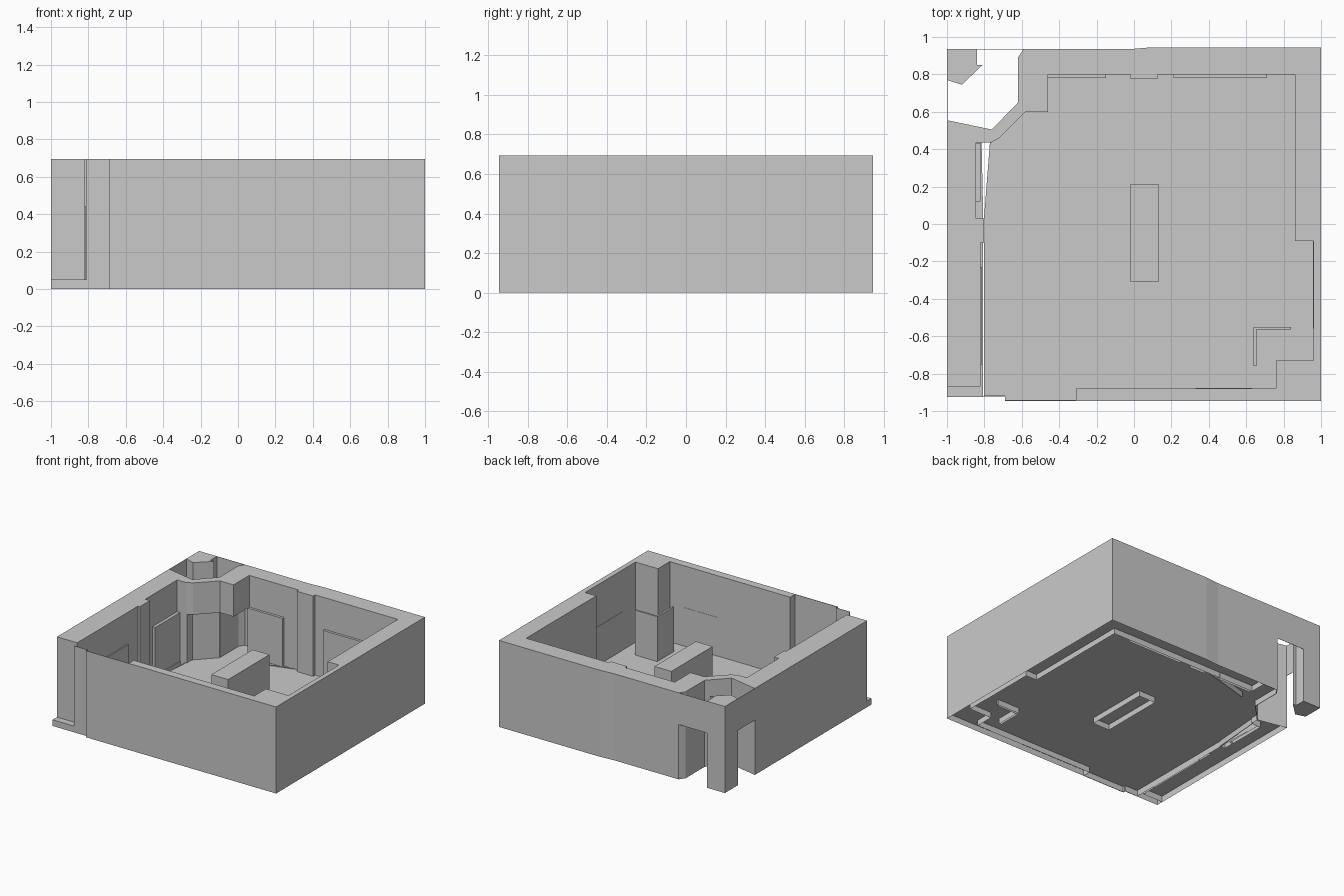
import bpy
import bmesh
from mathutils import Vector

cube = bpy.data.objects.get("Cube")
if cube:
    bpy.data.objects.remove(cube, do_unlink=True)

TOP, DOOR, FLOOR = 0.695, 0.44, 0.05

plaster = bpy.data.materials.new("plain_grey")
plaster.use_nodes = True
plaster.diffuse_color = (0.59, 0.59, 0.59, 1)
plaster.node_tree.nodes["Principled BSDF"].inputs["Base Color"].default_value = (0.59, 0.59, 0.59, 1)


def prism(name, outline, z0, z1, open_base=False):
    """Extrude a plan outline from z0 to z1, with or without its underside."""
    bm = bmesh.new()
    base = bm.faces.new([bm.verts.new((x, y, z0)) for x, y in outline])
    up = bmesh.ops.extrude_face_region(bm, geom=[base], use_keep_orig=True)["geom"]
    verts = [v for v in up if isinstance(v, bmesh.types.BMVert)]
    bmesh.ops.translate(bm, vec=(0, 0, z1 - z0), verts=verts)
    bmesh.ops.recalc_face_normals(bm, faces=bm.faces)
    if open_base:
        low = [f for f in bm.faces if all(abs(v.co.z - z0) < 1e-5 for v in f.verts)]
        bmesh.ops.delete(bm, geom=low, context='FACES_ONLY')
    mesh = bpy.data.meshes.new(name)
    bm.to_mesh(mesh)
    bm.free()
    mesh.materials.append(plaster)
    obj = bpy.data.objects.new(name, mesh)
    bpy.context.collection.objects.link(obj)
    return obj


def box(name, x0, x1, y0, y1, z0, z1, open_base=False):
    return prism(name, [(x0, y0), (x1, y0), (x1, y1), (x0, y1)], z0, z1, open_base)


def thin_wall(name, path, z0, z1, t=0.004):
    """Thin wall standing to the right of a plan path."""
    for i, (a, b) in enumerate(zip(path, path[1:])):
        a, b = Vector(a), Vector(b)
        d = (b - a).normalized()
        n = Vector((d.y, -d.x)) * t
        prism(f"{name}_{i + 1}", [a, b, b + n, a + n], z0, z1)


# Thin floor sheet, running on under the hollow walls
prism("floor", [
    (0.1, 0.943), (0.997, 0.943), (0.997, -0.943), (-0.69, -0.943), (-0.69, -0.92),
    (-0.802, -0.92), (-0.802, 0.03), (-0.77, 0.44), (-0.757, 0.507), (-0.617, 0.65),
    (-0.617, 0.89), (-0.588, 0.932), (-0.02, 0.932)], FLOOR - 0.004, FLOOR)

# Hollow walls round the back, right and front
prism("main_walls", [
    (-0.46, 0.935), (-0.02, 0.935), (0.1, 0.945), (1, 0.945), (1, -0.945),
    (-0.31, -0.945), (-0.31, -0.88), (0.76, -0.88), (0.76, -0.73), (0.96, -0.73),
    (0.96, -0.09), (0.86, -0.09), (0.86, 0.8), (-0.46, 0.8)], 0, TOP, True)

# Overhanging corner and the thin wall under it
prism("corner_overhang", [
    (-0.46, 0.935), (-0.46, 0.6), (-0.58, 0.6), (-0.72, 0.46), (-0.76, 0.44),
    (-0.76, 0.505), (-0.62, 0.65), (-0.62, 0.89), (-0.59, 0.935)], DOOR, TOP)
thin_wall("corner_wall", [(-0.76, 0.505), (-0.62, 0.65), (-0.62, 0.89),
                          (-0.59, 0.935), (-0.46, 0.935)], 0, DOOR)

# Low kerbs across the back left and left side of the floor
thin_wall("back_kerb", [(-0.46, 0.69), (-0.06, 0.8)], 0, FLOOR + 0.005)
thin_wall("left_kerb", [(-0.802, 0.03), (-0.77, 0.44)], 0, FLOOR + 0.002)

# Thin front wall, left of the thick one
thin_wall("front_wall", [(-0.31, -0.945), (-0.69, -0.945), (-0.69, -0.925),
                         (-0.81, -0.925)], 0, TOP)

# Left wall with its post and recess, on a longer hollow base
prism("left_wall", [
    (-1, 0.555), (-1, -0.87), (-0.82, -0.87), (-0.82, -0.1), (-0.803, -0.1), (-0.803, 0.03),
    (-0.845, 0.03), (-0.845, 0.435), (-0.76, 0.435), (-0.76, 0.505)], 0, TOP, True)
prism("left_base", [(-1, 0.555), (-1, -0.925), (-0.806, -0.925), (-0.806, 0.03),
                    (-0.815, 0.435), (-0.76, 0.435), (-0.76, 0.505)], 0, FLOOR, True)

# Corner post and the door heads joining it
prism("corner_post", [(-1, 0.935), (-1, 0.77), (-0.92, 0.745), (-0.81, 0.85),
                      (-0.84, 0.85), (-0.84, 0.935)], 0, TOP)
thin_wall("back_door_head", [(-0.84, 0.935), (-0.59, 0.935)], DOOR, TOP, 0.002)
thin_wall("side_door_head", [(-1, 0.555), (-1, 0.77)], DOOR, TOP, 0.002)

# Hollow pillar, bench, angled screen and low wall panels
for name, bounds, height in (
        ("pillar", (-0.02, 0.125, 0.775, 0.802), TOP),
        ("bench", (-0.02, 0.13, -0.31, 0.215), DOOR),
        ("screen_long", (0.64, 0.84, -0.565, -0.55), 0.41),
        ("screen_short", (0.64, 0.655, -0.76, -0.565), 0.41),
        ("back_panel_left", (-0.46, -0.15, 0.78, 0.802), DOOR),
        ("back_panel_right", (0.21, 0.71, 0.78, 0.802), DOOR),
        ("left_panel_back", (-0.847, -0.82, 0.12, 0.434), DOOR),
        ("left_panel_front", (-0.822, -0.812, -0.75, -0.23), DOOR),
        ("front_panel", (0.33, 0.63, -0.882, -0.878), 0.36),
        ("right_panel", (0.958, 0.962, -0.56, -0.09), 0.36)):
    box(name, *bounds, 0, height, True)
